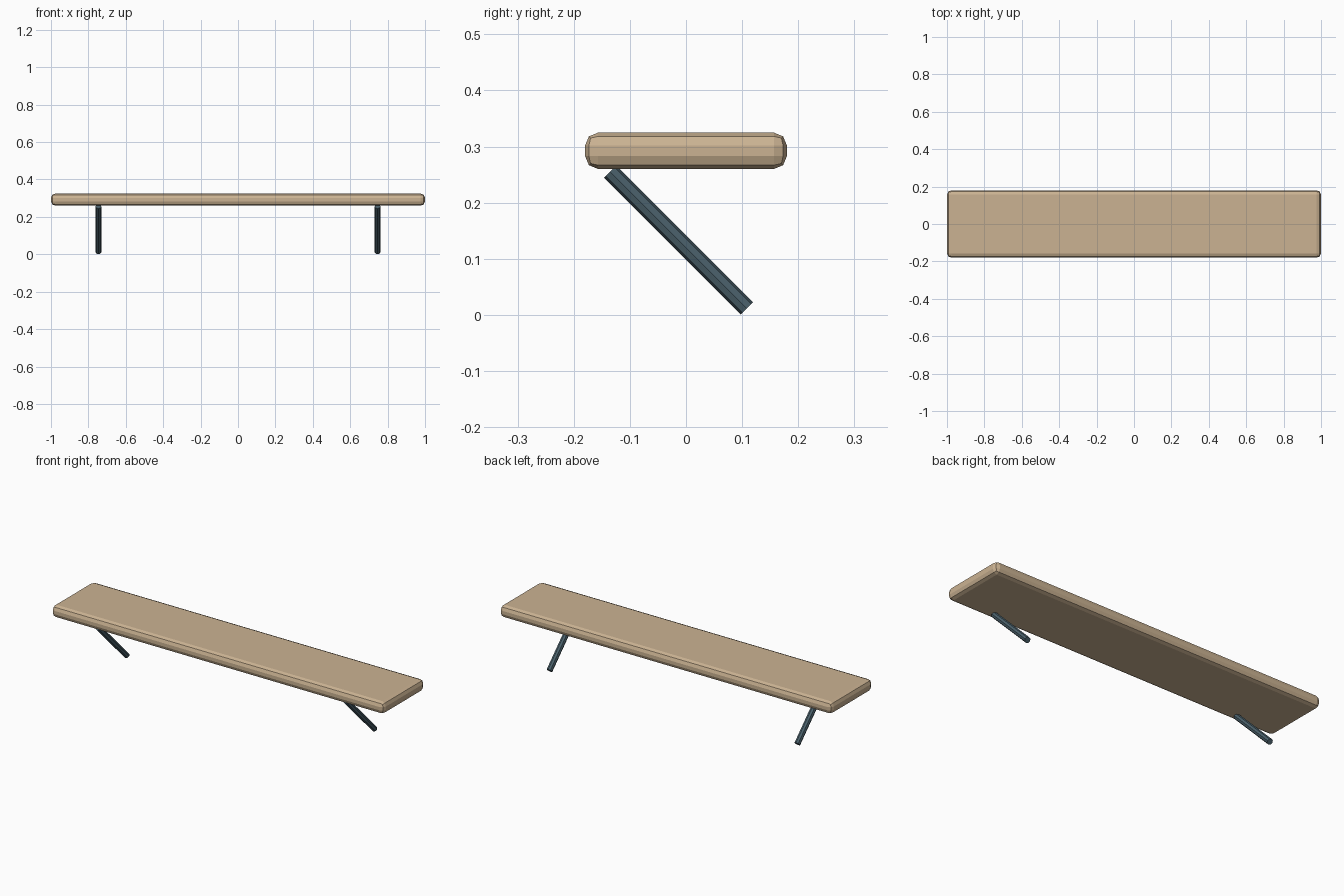
import bpy, bmesh, math
from mathutils import Matrix

if "Cube" in bpy.data.objects:
    bpy.data.objects.remove(bpy.data.objects["Cube"])


def material(name, color):
    m = bpy.data.materials.new(name)
    m.diffuse_color = color
    m.use_nodes = True
    m.node_tree.nodes["Principled BSDF"].inputs["Base Color"].default_value = m.diffuse_color
    return m


def add_object(name, bm, mat):
    mesh = bpy.data.meshes.new(name)
    bm.to_mesh(mesh)
    bm.free()
    obj = bpy.data.objects.new(name, mesh)
    mesh.materials.append(mat)
    bpy.context.collection.objects.link(obj)
    return obj


wood = material("wood", (0.60, 0.45, 0.29, 1))
steel = material("dark_steel", (0.07, 0.12, 0.15, 1))

# Seat plank with rounded edges
bm = bmesh.new()
bmesh.ops.create_cube(bm, size=1, matrix=Matrix.Translation((0, 0, 0.2925))
                      @ Matrix.Diagonal((2, 0.36, 0.065, 1)))
seat = add_object("seat", bm, wood)
bevel = seat.modifiers.new("rounded_edges", "BEVEL")
bevel.width = 0.0235
bevel.segments = 2

# Slanted round legs, one near each end
for side, x in (("left", -0.746), ("right", 0.746)):
    bm = bmesh.new()
    bmesh.ops.create_cone(bm, cap_ends=True, segments=8, radius1=0.0155,
                          radius2=0.0155, depth=0.345,
                          matrix=Matrix.Translation((x, -0.0135, 0.1335))
                          @ Matrix.Rotation(math.radians(45), 4, "X"))
    add_object(side + "_leg", bm, steel)
